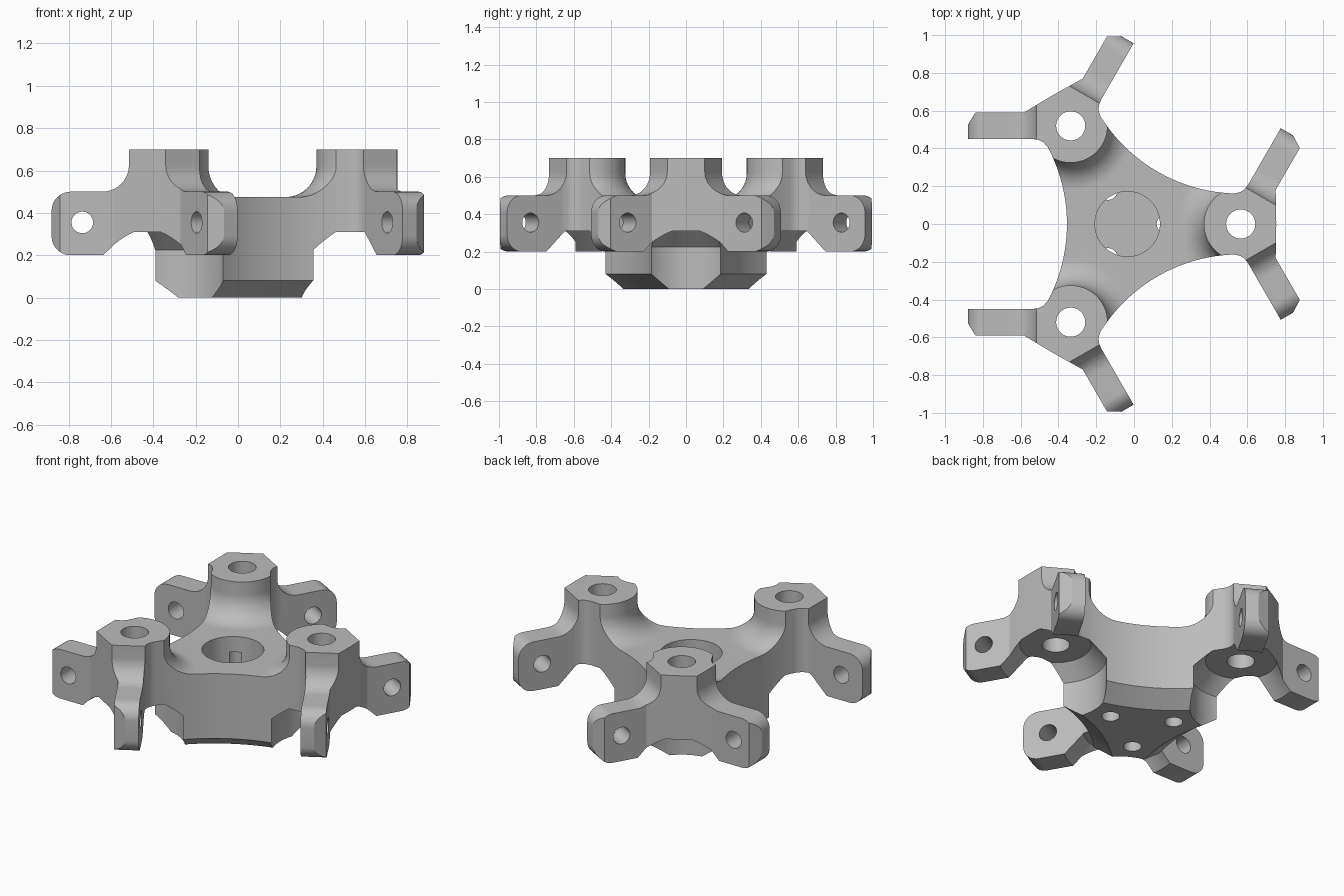
import bpy, bmesh, math
from mathutils import Matrix

cube = bpy.data.objects.get("Cube")
if cube:
    bpy.data.objects.remove(cube, do_unlink=True)

grey = bpy.data.materials.new("light grey")
grey.use_nodes = True
grey.diffuse_color = (0.5, 0.5, 0.5, 1)
grey.node_tree.nodes["Principled BSDF"].inputs["Base Color"].default_value = (0.5, 0.5, 0.5, 1)

HUB = 0.6          # hub distance from the centre
WAIST = 0.32       # narrowest radius of the body
SWEEP = 0.866      # radius of the concave sides
HALF = 0.07        # half the lug thickness


def turn(deg):
    return Matrix.Rotation(math.radians(deg), 4, "Z")


def move(x, y=0, z=0):
    return Matrix.Translation((x, y, z))


def stack(name, rings, matrix):
    """Closed solid from equal rings of points, capped at both ends."""
    bm = bmesh.new()
    loops = [[bm.verts.new(p) for p in ring] for ring in rings]
    bm.faces.new(loops[0])
    bm.faces.new(loops[-1])
    for low, high in zip(loops, loops[1:]):
        for i in range(len(low)):
            bm.faces.new((low[i - 1], low[i], high[i], high[i - 1]))
    bm.transform(matrix)
    bmesh.ops.recalc_face_normals(bm, faces=bm.faces)
    mesh = bpy.data.meshes.new(name)
    bm.to_mesh(mesh)
    bm.free()
    mesh.materials.append(grey)
    ob = bpy.data.objects.new(name, mesh)
    bpy.context.collection.objects.link(ob)
    return ob


def prism(name, points, low, high, matrix):
    return stack(name, [[(x, y, z) for x, y in points] for z in (low, high)], matrix)


def lathe(name, profile, matrix, steps=64):
    angles = [math.tau * i / steps for i in range(steps)]
    rings = [[(r * math.cos(a), r * math.sin(a), z) for a in angles] for r, z in profile]
    return stack(name, rings, matrix)


def rod(name, radius, low, high, matrix, steps=48):
    return lathe(name, [(radius, low), (radius, high)], matrix, steps)


def combine(target, tool, operation):
    mod = target.modifiers.new("combine", "BOOLEAN")
    mod.operation = operation
    mod.solver = "EXACT"
    mod.object = tool
    bpy.context.view_layer.update()
    bpy.context.view_layer.objects.active = target
    bpy.ops.object.modifier_apply(modifier=mod.name)
    bpy.data.objects.remove(tool, do_unlink=True)


def arc(cx, cy, r, start, end, steps=10):
    angles = [math.radians(start + (end - start) * i / steps) for i in range(steps + 1)]
    return [(cx + r * math.cos(a), cy + r * math.sin(a)) for a in angles]


# Outlines: lug seen from above, lug seen from the side, hub lathe
lug_plan = [(0, 0), (0.082, -0.17), (0.249, -HALF), (0.505, -HALF), (0.545, -0.005),
            (0.545, HALF), (0.2, HALF), (0.169, 0.0747), (0.1455, 0.086),
            (0.119, 0.115), (0, HALF)]
lug_side = ([(-0.2, 0.2)] + arc(0.455, 0.29, 0.09, -90, 0) + arc(0.455, 0.41, 0.09, 0, 90)
            + arc(0.305, 0.625, 0.125, 270, 180) + [(0.18, 0.7), (-0.2, 0.7)])
hub_profile = [(0.34, 0.1)] + arc(0.34, 0.62, 0.145, 270, 180, 14) + [(0.195, 0.7)]
hub_outside = [(0.01, -0.5), (0.6, -0.5), (0.6, 0.5), (0.01, 0.5)]
side_sweep = [(SWEEP + 0.236, -0.1), (SWEEP, 0.08), (SWEEP, 0.9)]
lug_relief = [(0.41, 0.1), (0.2, 0.31)]
undercut = [(0.28, -0.1), (0.28, 0.225), (0.195, 0.31)]

upright = Matrix.Rotation(math.radians(90), 4, "X")
centre = move(-0.035)
spokes = [centre @ turn(k * 120) for k in range(3)]
hubs = [spoke @ move(HUB) for spoke in spokes]

# Body with three flared hubs
body = rod("tripod_bracket", HUB, 0, 0.475, centre, 96)
for at_hub in hubs:
    hub = lathe("hub", hub_profile, at_hub)
    combine(hub, prism("hub_trim", hub_outside, -0.5, 1, at_hub), "DIFFERENCE")
    combine(body, hub, "UNION")

# Concave sides with a chamfer along the bottom
for spoke in spokes:
    place = spoke @ turn(60) @ move(WAIST + SWEEP)
    combine(body, lathe("side_cutter", side_sweep, place, 200), "DIFFERENCE")

# Two lugs on each hub, relieved below by a cone
for at_hub in hubs:
    for side in (1, -1):
        frame = at_hub @ Matrix.Diagonal((1, side, 1, 1)) @ turn(60)
        lug = prism("lug", lug_plan, 0.1, 0.8, frame)
        combine(lug, prism("lug_side", lug_side, -0.4, 0.4, frame @ upright), "INTERSECT")
        combine(lug, lathe("lug_relief", lug_relief, at_hub), "DIFFERENCE")
        combine(body, lug, "UNION")

# Undercut, hub bore, lug bores and base screw holes
for spoke, at_hub in zip(spokes, hubs):
    combine(body, lathe("undercut", undercut, at_hub), "DIFFERENCE")
    combine(body, rod("hub_bore", 0.077, 0.1, 0.9, at_hub), "DIFFERENCE")
    combine(body, rod("screw_hole", 0.05, -0.1, 0.38, spoke @ move(0.205), 32), "DIFFERENCE")
    for side in (60, -60):
        place = at_hub @ turn(side) @ move(0.4, 0, 0.355) @ upright
        combine(body, rod("lug_bore", 0.051, -0.12, 0.12, place, 32), "DIFFERENCE")

# Central socket
combine(body, rod("socket", 0.172, 0.12, 0.9, centre, 72), "DIFFERENCE")

bpy.ops.object.select_all(action="DESELECT")
body.select_set(True)
bpy.context.view_layer.objects.active = body
bpy.ops.object.shade_smooth_by_angle(angle=math.radians(25))
